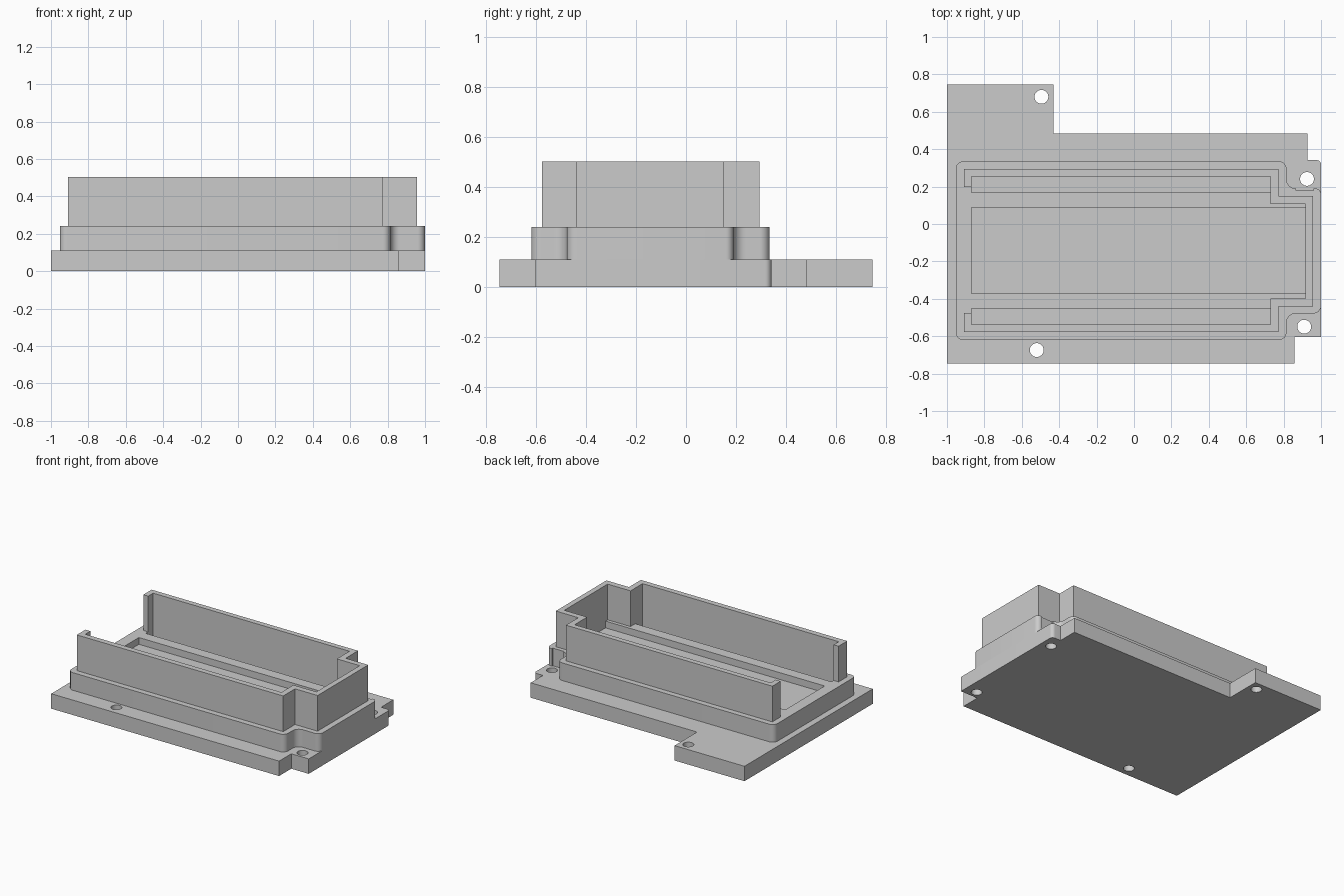
import bpy, bmesh, math
from mathutils import Vector

cube = bpy.data.objects.get("Cube")
if cube:
    bpy.data.objects.remove(cube, do_unlink=True)

grey = bpy.data.materials.new("plain grey")
grey.use_nodes = True
colour = (0.6, 0.6, 0.6, 1)
grey.diffuse_color = colour
grey.node_tree.nodes["Principled BSDF"].inputs["Base Color"].default_value = colour


def rounded(points, steps=8):
    """Round each (x, y, radius) corner; convex and concave corners alike."""
    out = []
    for i, (x, y, r) in enumerate(points):
        p = Vector((x, y))
        if r == 0:
            out.append(p)
            continue
        a = (Vector(points[i - 1][:2]) - p).normalized() * r
        b = (Vector(points[(i + 1) % len(points)][:2]) - p).normalized() * r
        for k in range(steps + 1):
            t = k / steps * math.pi / 2
            out.append(p + a * (1 - math.sin(t)) + b * (1 - math.cos(t)))
    return out


def prism(name, outline, bottom, top):
    bm = bmesh.new()
    face = bm.faces.new([bm.verts.new((x, y, bottom)) for x, y in outline])
    walls = bmesh.ops.extrude_face_region(bm, geom=[face])["geom"]
    bmesh.ops.translate(bm, vec=(0, 0, top - bottom),
                        verts=[v for v in walls if isinstance(v, bmesh.types.BMVert)])
    bmesh.ops.recalc_face_normals(bm, faces=bm.faces)
    mesh = bpy.data.meshes.new(name)
    bm.to_mesh(mesh)
    bm.free()
    mesh.materials.append(grey)
    obj = bpy.data.objects.new(name, mesh)
    bpy.context.collection.objects.link(obj)
    return obj


def circle(cx, cy, r, n=32):
    return [(cx + r * math.cos(math.tau * k / n), cy + r * math.sin(math.tau * k / n))
            for k in range(n)]


def rectangle(x0, x1, y0, y1):
    return [(x0, y0), (x1, y0), (x1, y1), (x0, y1)]


def cut(obj, cutters):
    """Subtract the cutters and keep the finished mesh."""
    for c in cutters:
        mod = obj.modifiers.new("cut", "BOOLEAN")
        mod.operation = "DIFFERENCE"
        mod.solver = "EXACT"
        mod.object = c
    graph = bpy.context.evaluated_depsgraph_get()
    mesh = bpy.data.meshes.new_from_object(obj.evaluated_get(graph))
    obj.modifiers.clear()
    obj.data = mesh
    for c in cutters:
        bpy.data.objects.remove(c, do_unlink=True)


PLATE, FLOOR, STEP, TOP = 0.11, 0.19, 0.24, 0.503

# Base plate with its rear tab, corner notches and rounded lug
base = prism("base_plate", rounded([
    (-1, -0.747, 0), (0.858, -0.747, 0), (0.858, -0.605, 0), (1, -0.605, 0),
    (1, 0.342, 0.025), (0.927, 0.342, 0), (0.927, 0.485, 0), (-0.43, 0.485, 0),
    (-0.43, 0.747, 0), (-1, 0.747, 0)]), 0, PLATE)

# Raised plinth with filleted corners
plinth = prism("plinth", rounded([
    (-0.953, -0.62, 0.04), (0.815, -0.62, 0.04), (0.815, -0.478, 0.05),
    (1, -0.478, 0.04), (1, 0.19, 0.03), (0.96, 0.19, 0), (0.96, 0.18, 0),
    (0.865, 0.18, 0), (0.865, 0.19, 0), (0.815, 0.19, 0.05),
    (0.815, 0.335, 0.04), (-0.953, 0.335, 0.04)]), PLATE, STEP)

# Thin upright wall, open at one end with two short return lips
prism("upright_wall", [
    (-0.91, -0.477), (-0.91, -0.578), (0.773, -0.578), (0.773, -0.44),
    (0.957, -0.44), (0.957, 0.15), (0.773, 0.15), (0.773, 0.294),
    (-0.91, 0.294), (-0.91, 0.197), (-0.87, 0.197), (-0.87, 0.255), (0.73, 0.255),
    (0.73, 0.108), (0.917, 0.108), (0.917, -0.397), (0.73, -0.397),
    (0.73, -0.537), (-0.87, -0.537), (-0.87, -0.477)], STEP, TOP)

# Screw holes through the base
cut(base, [prism("hole_cutter", circle(x, y, 0.037), -0.1, 0.2) for x, y in
           [(-0.495, 0.68), (0.925, 0.241), (0.91, -0.549), (-0.52, -0.674)]])

# Recessed plinth floor: wide middle bay and two side channels, leaving two rails
cut(plinth, [prism("bay_cutter", rectangle(*bay), FLOOR, 0.4) for bay in
             [(-0.87, 0.917, -0.372, 0.088), (-0.87, 0.73, 0.168, 0.255),
              (-0.87, 0.73, -0.537, -0.452)]])

# Smooth the fillets and holes, keep other edges sharp
bpy.ops.object.select_all(action="DESELECT")
for obj in (base, plinth):
    obj.select_set(True)
bpy.context.view_layer.objects.active = base
bpy.ops.object.shade_smooth_by_angle(angle=math.radians(30))
